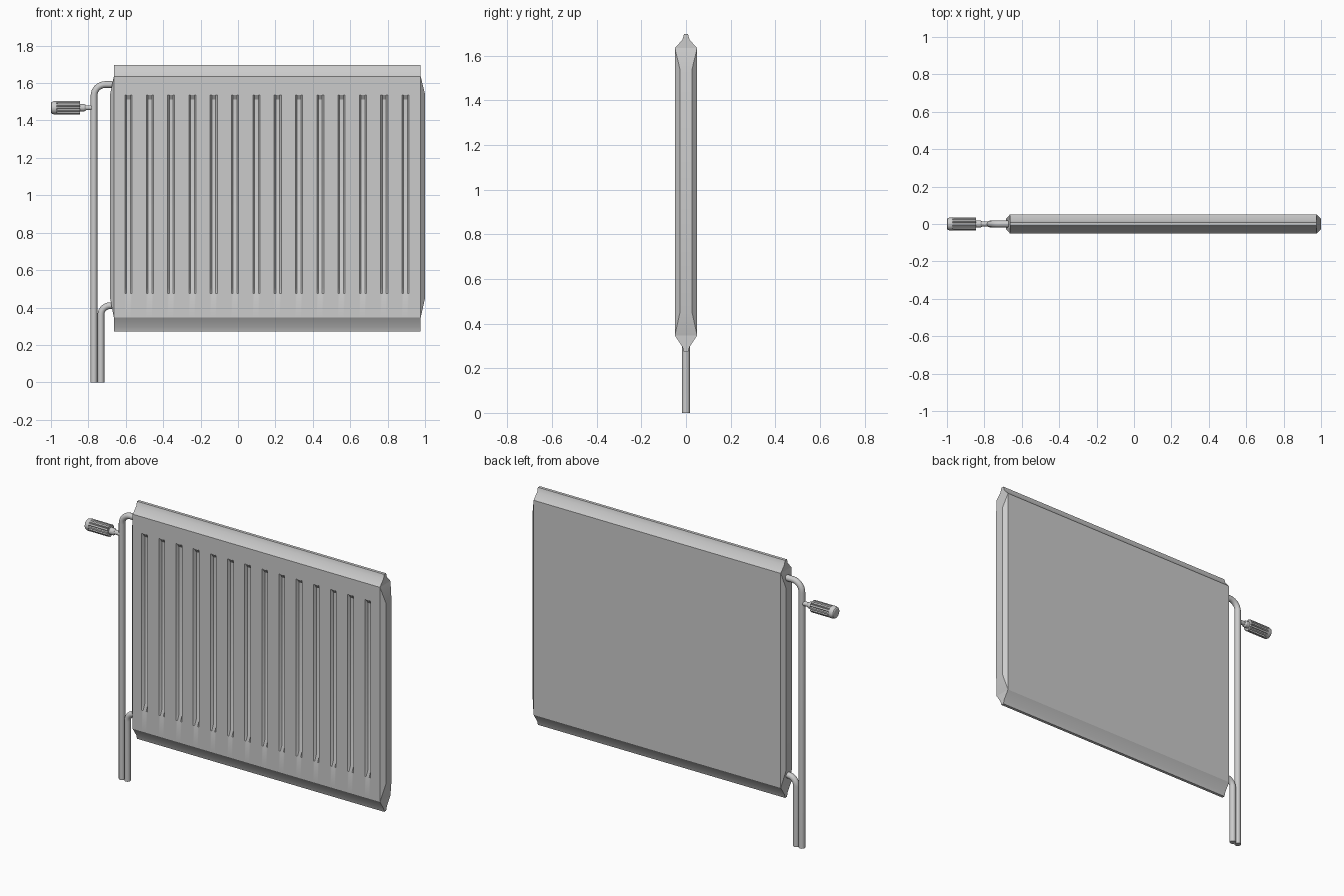
import bpy, bmesh, math

if "Cube" in bpy.data.objects:
    bpy.data.objects.remove(bpy.data.objects["Cube"])

TAU = 2 * math.pi


def finish(name, bm, angle=30):
    bmesh.ops.recalc_face_normals(bm, faces=bm.faces[:])
    me = bpy.data.meshes.new(name)
    bm.to_mesh(me)
    bm.free()
    ob = bpy.data.objects.new(name, me)
    bpy.context.collection.objects.link(ob)
    bpy.ops.object.select_all(action='DESELECT')
    ob.select_set(True)
    bpy.context.view_layer.objects.active = ob
    bpy.ops.object.shade_smooth_by_angle(angle=math.radians(angle))
    return ob


def loft(name, rings, angle=30, caps=(True, True)):
    """Skin a list of closed rings of points and cap the ends."""
    bm = bmesh.new()
    vr = [[bm.verts.new(p) for p in r] for r in rings]
    for a, b in zip(vr, vr[1:]):
        n = len(a)
        for i in range(n):
            bm.faces.new((a[i], a[(i + 1) % n], b[(i + 1) % n], b[i]))
    for use, r in zip(caps, (vr[0], vr[-1])):
        if use:
            bm.faces.new(r)
    return finish(name, bm, angle)


# Panel: a closed y-z profile swept along x, with pressed grooves in the front
X0, X1, HY = -0.664, 0.977, 0.05
ZB, ZT = 0.347, 1.635
GROOVES = [-0.585 + 0.1139 * i for i in range(14)]
DEPTH = 0.016


def panel_ring(x, depth):
    front = [(-HY, ZB), (-HY, 0.475), (-HY + depth, 0.508),
             (-HY + depth, 1.512), (-HY, 1.536), (-HY, ZT)]
    top = [(-0.016, 1.672), (-0.009, 1.697), (0.009, 1.697), (0.016, 1.672)]
    back = [(HY, ZT), (HY, ZB)]
    bottom = [(0.016, 0.296), (0.009, 0.272), (-0.009, 0.272), (-0.016, 0.296)]
    return [(x, y, z) for y, z in front + top + back + bottom]


stations = [(X0, 0)]
for g in GROOVES:
    stations += [(g - 0.019, 0), (g - 0.010, DEPTH), (g + 0.010, DEPTH), (g + 0.019, 0)]
stations.append((X1, 0))
loft("radiator_panel", [panel_ring(x, d) for x, d in stations])

# Bevelled end covers on both sides
for name, base, tip in (("end_cover_left", X0, -0.684), ("end_cover_right", X1, 1.0)):
    def rect(x, y, z0, z1):
        return [(x, -y, z0), (x, y, z0), (x, y, z1), (x, -y, z1)]
    loft(name, [rect(base, HY, ZB, ZT), rect(tip, 0.027, 0.45, 1.54)], caps=(False, True))


# Bent supply and return pipes
def pipe(name, x, z, bend, x_end, r=0.018):
    pts = [(x, 0, 0)]
    for i in range(9):
        a = math.pi - i * math.pi / 16
        pts.append((x + bend + bend * math.cos(a), 0, z - bend + bend * math.sin(a)))
    pts.append((x_end, 0, z))
    cu = bpy.data.curves.new(name, 'CURVE')
    cu.dimensions = '3D'
    cu.bevel_depth = r
    cu.bevel_resolution = 4
    cu.use_fill_caps = True
    sp = cu.splines.new('POLY')
    sp.points.add(len(pts) - 1)
    for p, c in zip(sp.points, pts):
        p.co = (*c, 1)
    ob = bpy.data.objects.new(name, cu)
    bpy.context.collection.objects.link(ob)
    bpy.ops.object.select_all(action='DESELECT')
    ob.select_set(True)
    bpy.context.view_layer.objects.active = ob
    bpy.ops.object.convert(target='MESH')
    bpy.ops.object.shade_smooth_by_angle(angle=math.radians(40))


pipe("supply_pipe", -0.77, 1.592, 0.06, -0.67)
pipe("return_pipe", -0.733, 0.41, 0.05, -0.67)

# Thermostat valve: fluted head and stepped stem along x
VZ = 1.468


def valve_ring(x, r, flute=0.0, n=48):
    # four points per lobe, one of them cut in to make a flute
    out = []
    for i in range(n):
        rr = r - (flute if i % 4 == 2 else 0)
        a = TAU * i / n
        out.append((x, rr * math.cos(a), VZ + rr * math.sin(a)))
    return out


loft("valve_head", [valve_ring(-1.0, 0.025), valve_ring(-0.996, 0.031),
                    valve_ring(-0.985, 0.035), valve_ring(-0.970, 0.035),
                    valve_ring(-0.962, 0.035, 0.008), valve_ring(-0.845, 0.035, 0.008)])
loft("valve_collar", [valve_ring(-0.846, 0.020, n=24), valve_ring(-0.822, 0.020, n=24),
                      valve_ring(-0.814, 0.015, n=24)])
loft("valve_stem", [valve_ring(-0.816, 0.013, n=24), valve_ring(-0.772, 0.013, n=24)])
